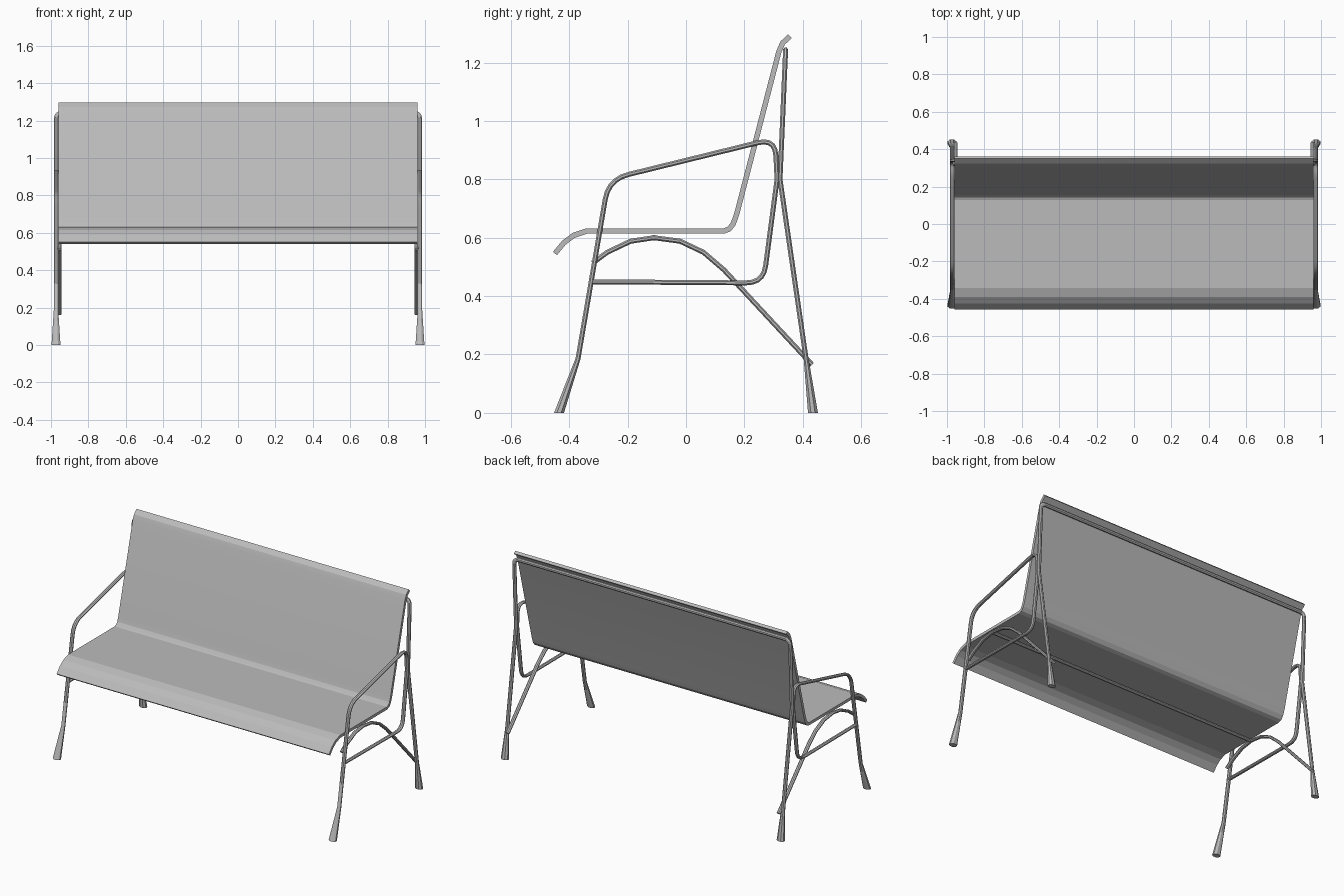
import bpy, bmesh, math
from mathutils import Vector

if "Cube" in bpy.data.objects:
    bpy.data.objects.remove(bpy.data.objects["Cube"])

grey = bpy.data.materials.new("light grey metal")
grey.diffuse_color = (0.5, 0.5, 0.5, 1)
grey.use_nodes = True
grey.node_tree.nodes["Principled BSDF"].inputs["Base Color"].default_value = grey.diffuse_color


def finish(name, bm, angle):
    bmesh.ops.recalc_face_normals(bm, faces=bm.faces)
    me = bpy.data.meshes.new(name)
    bm.to_mesh(me)
    bm.free()
    me.materials.append(grey)
    ob = bpy.data.objects.new(name, me)
    bpy.context.collection.objects.link(ob)
    bpy.ops.object.select_all(action='DESELECT')
    ob.select_set(True)
    bpy.context.view_layer.objects.active = ob
    bpy.ops.object.shade_smooth_by_angle(angle=math.radians(angle))
    return ob


def fillet(corners, steps=5):
    """Corners are (point, radius); rounds each corner that has a radius."""
    pts = []
    for i, (p, r) in enumerate(corners):
        p = Vector(p)
        if not r:
            pts.append(p)
            continue
        a = p + (Vector(corners[i - 1][0]) - p).normalized() * r
        b = p + (Vector(corners[i + 1][0]) - p).normalized() * r
        for k in range(steps + 1):
            t = k / steps
            pts.append(a * (1 - t) ** 2 + p * 2 * t * (1 - t) + b * t * t)
    return pts


def tube(name, pts, ref, half_ref, half_side, flare=1.0, sides=8):
    """Sweeps a section along pts; ends standing on the floor flare into feet."""
    bm = bmesh.new()
    rings = []
    n = len(pts)
    for i, p in enumerate(pts):
        d0 = (p - pts[max(i - 1, 0)]).normalized()
        d1 = (pts[min(i + 1, n - 1)] - p).normalized()
        t = (d0 + d1).normalized()
        miter = 1.0 if i in (0, n - 1) else 1 / max(0.5, d0.dot(t))
        s = 1.0
        if abs(p.z) < 1e-6:
            t = Vector((0, 0, 1 if i == 0 else -1))
            s = flare
        u = (ref - t * ref.dot(t)).normalized()
        v = t.cross(u)
        ring = []
        for k in range(sides):
            a = 2 * math.pi * (k + 0.5) / sides
            c = 1 / math.cos(math.pi / sides)
            ring.append(bm.verts.new(p + u * math.cos(a) * c * half_ref * s
                                     + v * math.sin(a) * c * half_side * s * miter))
        rings.append(ring)
    for a, b in zip(rings, rings[1:]):
        for k in range(sides):
            j = (k + 1) % sides
            bm.faces.new((a[k], a[j], b[j], b[k]))
    bm.faces.new(rings[0])
    bm.faces.new(rings[-1])
    return finish(name, bm, 30)


X, Y = Vector((1, 0, 0)), Vector((0, 1, 0))

# Bent seat and backrest sheet
prof = [(-.449, .546), (-.418, .583), (-.385, .608), (-.34, .623), (.13, .623),
        (.148, .63), (.162, .648), (.174, .682), (.318, 1.237), (.331, 1.267), (.356, 1.29)]
prof = [Vector(p) for p in prof]
bm = bmesh.new()
rows = []
for i, p in enumerate(prof):
    d0 = (p - prof[max(i - 1, 0)]).normalized()
    d1 = (prof[min(i + 1, len(prof) - 1)] - p).normalized()
    t = (d0 + d1).normalized()
    off = Vector((-t.y, t.x)) * 0.009 / max(t.dot(d0), t.dot(d1))
    rows.append([bm.verts.new((x, q.x, q.y))
                 for x, q in ((-.96, p - off), (.96, p - off), (.96, p + off), (-.96, p + off))])
for a, b in zip(rows, rows[1:]):
    for k in range(4):
        j = (k + 1) % 4
        bm.faces.new((a[k], a[j], b[j], b[k]))
bm.faces.new(rows[0])
bm.faces.new(rows[-1])
finish("seat_sheet", bm, 12)

# Side frames: front leg, armrest and lower rail in one loop, plus arched brace
for side, s in (("left", -1), ("right", 1)):
    x = s * .973
    loop = [((x, -.435, 0), 0), ((x, -.37, .185), 0), ((x, -.265, .80), .07),
            ((x, .305, .94), .06), ((x, .312, .80), 0), ((x, .265, .445), .06),
            ((x, -.32, .449), 0)]
    tube(side + "_arm_loop", fillet(loop), X, .012, .0085, 2.0 if s else 1)
    arch = [(-.32, .513), (-.27, .55), (-.19, .588), (-.11, .6), (-.02, .588),
            (.06, .55), (.13, .49), (.432, .165)]
    tube(side + "_brace", [Vector((s * .956, y, z)) for y, z in arch], X, .012, .0085)

# Back legs joined by the top rail behind the backrest
half = [((.973, .435, 0), 0), ((.973, .412, .18), 0), ((.973, .322, .80), 0),
        ((.973, .341, 1.24), .035)]
path = half + [((-p[0], p[1], p[2]), r) for p, r in reversed(half)]
tube("back_frame", fillet(path), Y, .0085, .012, 2.0)

# Cross bar under the seat
tube("seat_cross_bar", [Vector((-.956, -.11, .6)), Vector((.956, -.11, .6))], Y, .011, .009)
